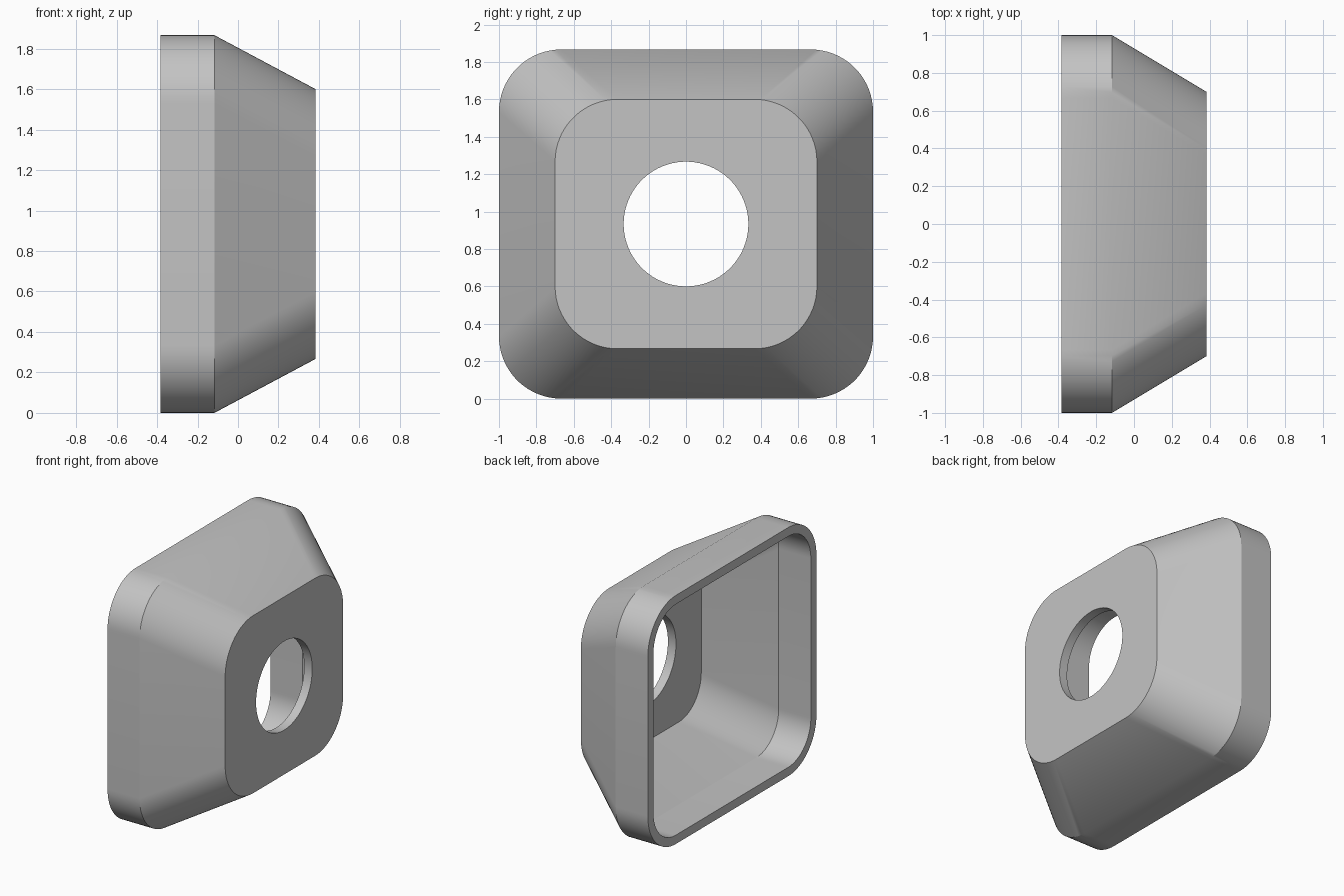
import bpy
import bmesh
from math import cos, sin, pi

cube = bpy.data.objects.get("Cube")
if cube:
    bpy.data.objects.remove(cube, do_unlink=True)

U = 1 / 15             # design module, also the wall thickness
CENTER_Z = 14 * U
STEPS = 18             # points per rounded corner
BACK, KINK, FRONT = -5.75 * U, -1.75 * U, 5.75 * U


def rounded_ring(x, half_y, half_z, radius):
    """Rounded rectangle in the plane at x, sizes in modules."""
    points = []
    for corner, (sy, sz) in enumerate([(1, 1), (-1, 1), (-1, -1), (1, -1)]):
        for i in range(STEPS):
            a = (corner + i / (STEPS - 1)) * pi / 2
            y = sy * (half_y - radius) + radius * cos(a)
            z = sz * (half_z - radius) + radius * sin(a)
            points.append((x, y * U, z * U + CENTER_Z))
    return points


def circle_ring(x, radius):
    count = 4 * STEPS
    angles = [(i + 0.5) * 2 * pi / count for i in range(count)]
    return [(x, radius * U * cos(a), radius * U * sin(a) + CENTER_Z) for a in angles]


# Section of the hollow shell: outside, hole wall, inside, back rim
sections = [
    rounded_ring(BACK, 15, 14, 5),
    rounded_ring(KINK, 15, 14, 5),
    rounded_ring(FRONT, 10.5, 10, 5),
    circle_ring(FRONT, 5),
    circle_ring(FRONT - U, 5),
    rounded_ring(FRONT - U, 9.5, 9, 4),
    rounded_ring(KINK, 14, 13, 4),
    rounded_ring(BACK, 14, 13, 4),
]

bm = bmesh.new()
rings = [[bm.verts.new(p) for p in section] for section in sections]
for k, ring in enumerate(rings):
    following = rings[(k + 1) % len(rings)]
    for i in range(len(ring)):
        j = (i + 1) % len(ring)
        bm.faces.new((ring[i], ring[j], following[j], following[i]))
bmesh.ops.recalc_face_normals(bm, faces=bm.faces)

mesh = bpy.data.meshes.new("tapered_housing")
bm.to_mesh(mesh)
bm.free()
housing = bpy.data.objects.new("tapered_housing", mesh)
bpy.context.collection.objects.link(housing)

# Plain grey material
grey = bpy.data.materials.new("light_grey")
grey.use_nodes = True
grey.diffuse_color = (0.55, 0.55, 0.55, 1)
grey.node_tree.nodes["Principled BSDF"].inputs["Base Color"].default_value = (0.55, 0.55, 0.55, 1)
mesh.materials.append(grey)

# Smooth corners with crisp rims
bpy.ops.object.select_all(action="DESELECT")
housing.select_set(True)
bpy.context.view_layer.objects.active = housing
bpy.ops.object.shade_smooth_by_angle(angle=pi / 6)
